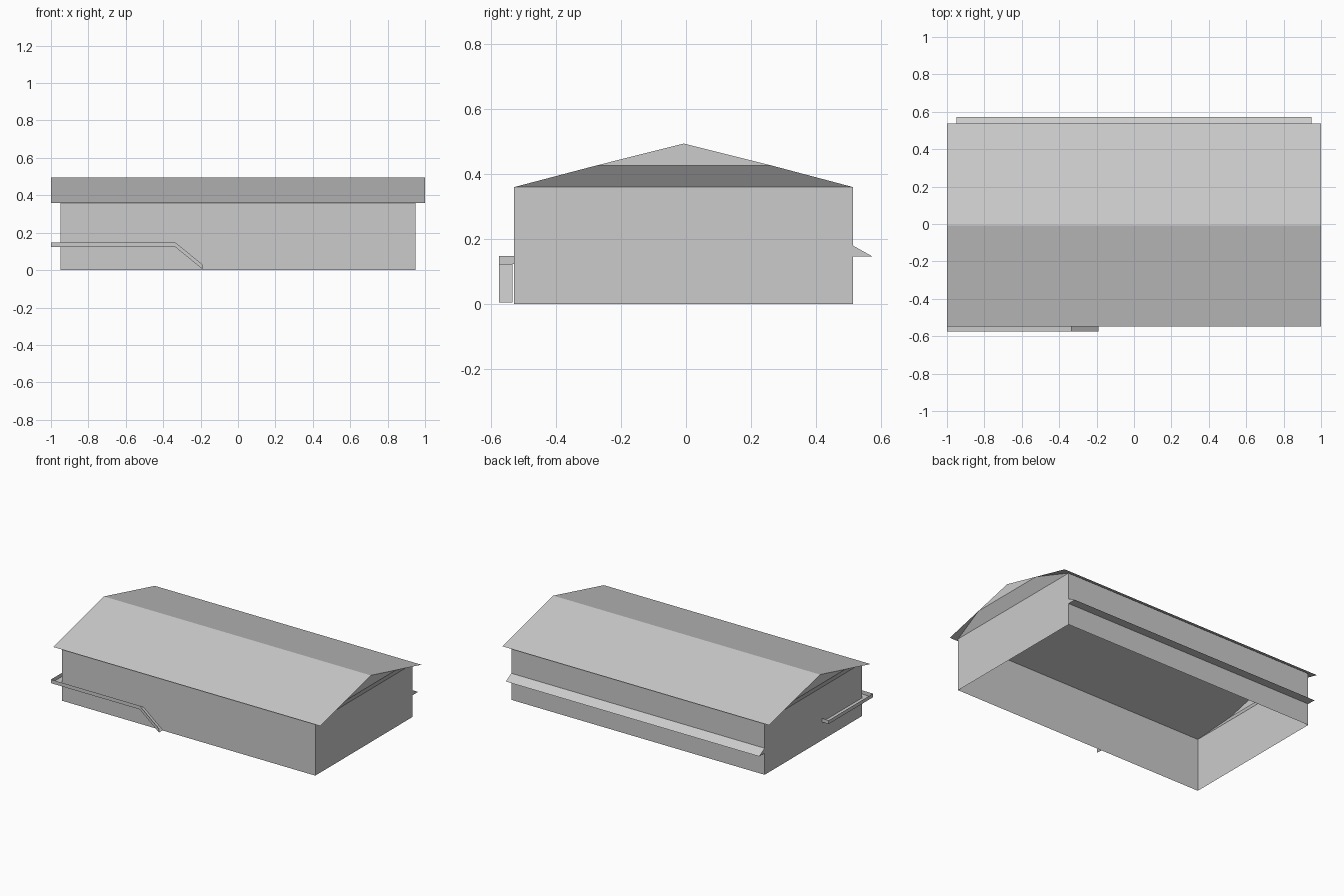
import bpy, bmesh

if "Cube" in bpy.data.objects:
    bpy.data.objects.remove(bpy.data.objects["Cube"])

WX, Y0, Y1, WZ = 0.95, -0.529, 0.514, 0.36      # wall footprint and height
RX, E0, E1 = 1.0, -0.549, 0.537                 # roof edges
EZ, RY, RZ = 0.358, -0.007, 0.494               # eave height, ridge


def build(name, faces):
    """Make a flat-shaded object from a few polygons, sharing corners."""
    bm = bmesh.new()
    for pts in faces:
        bm.faces.new([bm.verts.new(p) for p in pts])
    bmesh.ops.remove_doubles(bm, verts=bm.verts, dist=1e-5)
    bmesh.ops.recalc_face_normals(bm, faces=bm.faces)
    me = bpy.data.meshes.new(name)
    bm.to_mesh(me)
    bm.free()
    ob = bpy.data.objects.new(name, me)
    bpy.context.collection.objects.link(ob)
    return ob


def sweep(path, offset):
    """Quads between a path and the same path moved by offset."""
    moved = [tuple(a + b for a, b in zip(p, offset)) for p in path]
    return [(path[i], path[i + 1], moved[i + 1], moved[i])
            for i in range(len(path) - 1)]


# Walls: open at the top and bottom
corners = [(-WX, Y0, 0), (WX, Y0, 0), (WX, Y1, 0), (-WX, Y1, 0), (-WX, Y0, 0)]
build("walls", sweep(corners, (0, 0, WZ)))

# Roof: two thin slopes
build("roof", sweep([(-RX, E0, EZ), (-RX, RY, RZ), (-RX, E1, EZ)], (2 * RX, 0, 0)))

# Gable ends: upright top triangle, lower panel leaning in to the wall
m0, m1, mz = (E0 + RY) / 2, (E1 + RY) / 2, (EZ + RZ) / 2
for side, s in (("left", -1), ("right", 1)):
    low, high = (s * RX, m0, mz), (s * RX, m1, mz)
    build("gable_" + side, [
        (low, high, (s * RX, RY, RZ)),
        ((s * WX, Y0, WZ), (s * WX, Y1, WZ), high, low)])

# Rear awning: long wedge with closed ends
wedge = [(-WX, Y1, 0.147), (-WX, 0.573, 0.147), (-WX, Y1, 0.18)]
caps = [wedge, [(WX, y, z) for _, y, z in wedge]]
build("rear_awning", sweep(wedge, (2 * WX, 0, 0)) + caps)

# Access ramp: sloping deck and landing round the front left corner
OUT, IN, DZ, END = -0.575, -0.534, 0.123, -0.10
line = [(-WX, OUT, DZ), (-0.335, OUT, DZ), (-0.19, OUT, 0.005)]
deck = sweep(line, (0, IN - OUT, 0))
deck += sweep([(-1, OUT, DZ), (-1, IN, DZ), (-1, END, DZ)], (1 - WX, 0, 0))
build("ramp_deck", deck)

# Ramp curb: low upright edge following the outside of the deck
edge = [(-WX, END, DZ), (-1, END, DZ), (-1, OUT, DZ)] + line[1:]
build("ramp_curb", sweep(edge, (0, 0, 0.025)))
